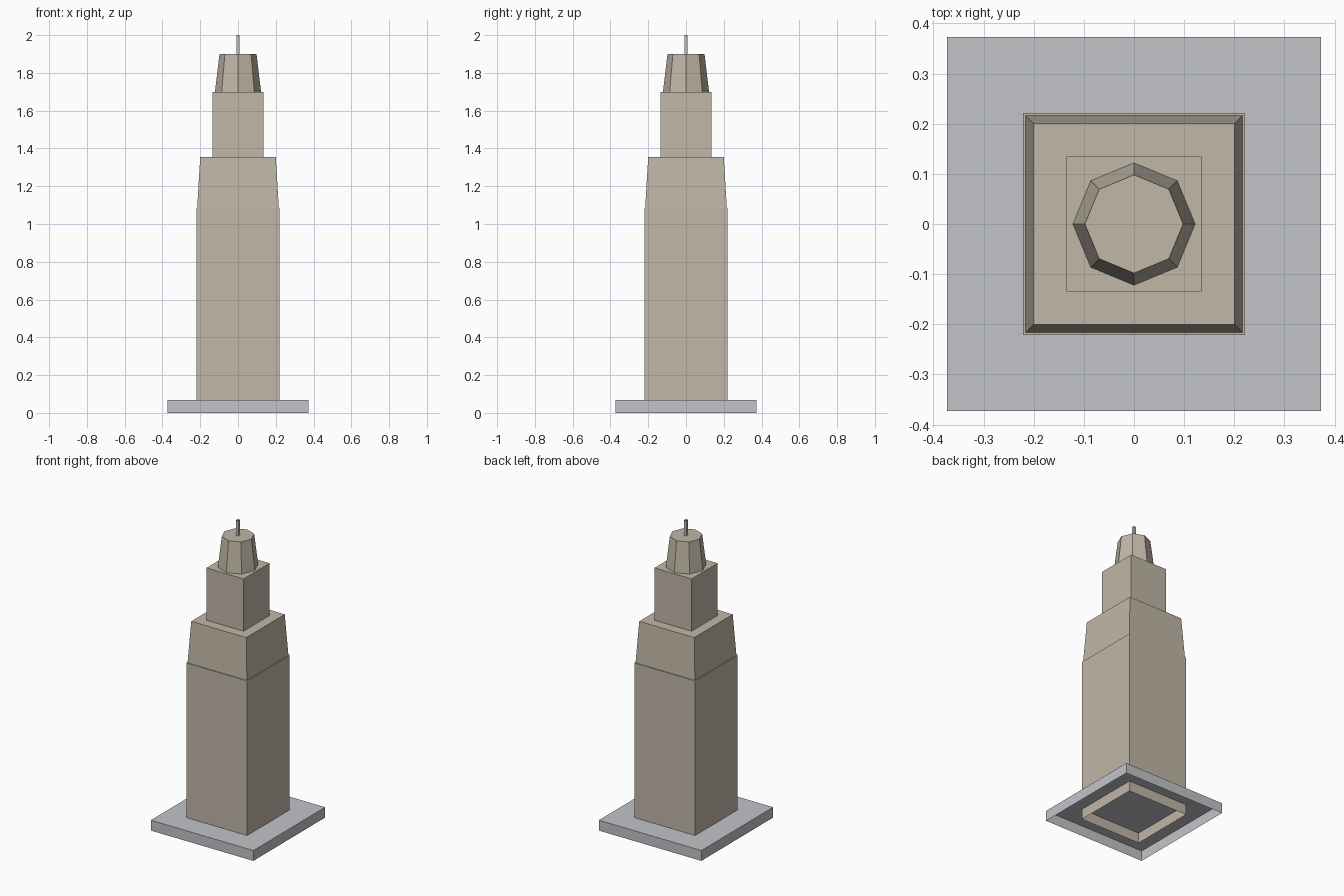
import bpy
import bmesh
import math

cube = bpy.data.objects.get("Cube")
if cube:
    bpy.data.objects.remove(cube)


def make_material(name, rgb):
    mat = bpy.data.materials.new(name)
    mat.use_nodes = True
    mat.diffuse_color = (*rgb, 1)
    mat.node_tree.nodes["Principled BSDF"].inputs["Base Color"].default_value = (*rgb, 1)
    return mat


stone = make_material("tan stone", (0.53, 0.475, 0.385))
grey = make_material("pale grey", (0.54, 0.55, 0.575))


def tier(name, sides, bottom, top, z0, z1, mat, turn=0.0, cap=True):
    """Tapered prism, open underneath; bottom and top are corner radii."""
    bm = bmesh.new()
    rings = []
    for r, z in ((bottom, z0), (top, z1)):
        angles = [turn + math.tau * i / sides for i in range(sides)]
        rings.append([bm.verts.new((r * math.cos(a), r * math.sin(a), z)) for a in angles])
    low, high = rings
    for i in range(sides):
        j = (i + 1) % sides
        bm.faces.new((low[i], low[j], high[j], high[i]))
    if cap:
        bm.faces.new(high)
    mesh = bpy.data.meshes.new(name)
    bm.to_mesh(mesh)
    bm.free()
    mesh.materials.append(mat)
    obj = bpy.data.objects.new(name, mesh)
    bpy.context.collection.objects.link(obj)
    return obj


def square_tier(name, half_bottom, half_top, z0, z1, mat, cap=True):
    d = math.sqrt(2)
    return tier(name, 4, half_bottom * d, half_top * d, z0, z1, mat, math.pi / 4, cap)


# Ground slab, hollow underneath
square_tier("base_slab", 0.373, 0.373, 0, 0.068, grey)

# Main tower and its stepped upper storeys
square_tier("main_shaft", 0.221, 0.221, 0, 1.085, stone)
square_tier("tapered_storey", 0.216, 0.2, 1.085, 1.356, stone)
square_tier("upper_block", 0.135, 0.135, 1.356, 1.7, stone)

# Eight-sided crown
tier("crown", 8, 0.122, 0.098, 1.7, 1.9, stone)

# Thin hollow mast
square_tier("mast", 0.009, 0.009, 1.9, 2.0, grey, cap=False)
